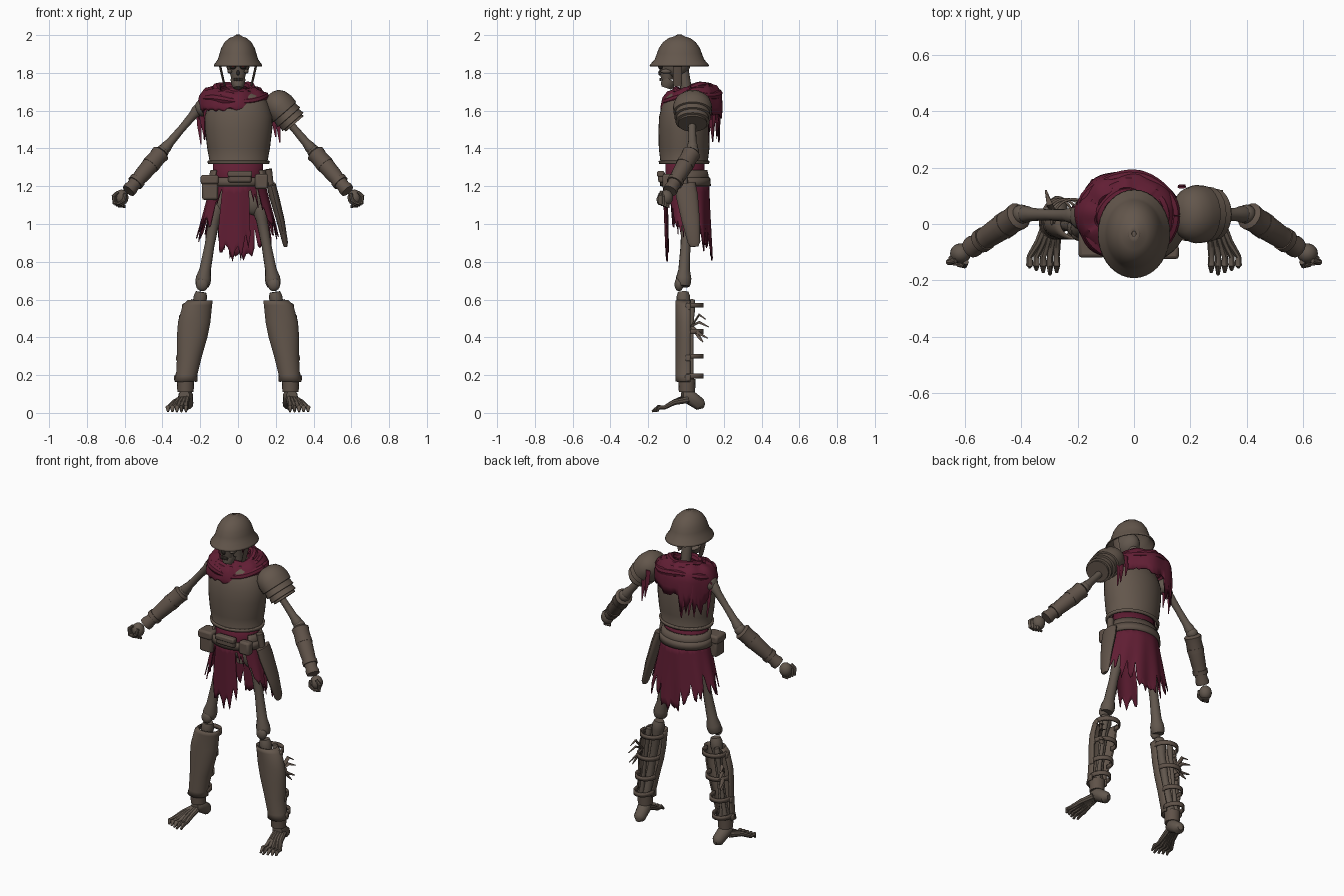
import bpy, bmesh, math, random
from math import sin, cos, pi, radians
from mathutils import Vector as V

random.seed(4)
if "Cube" in bpy.data.objects:
    bpy.data.objects.remove(bpy.data.objects["Cube"])


def material(name, rgb):
    m = bpy.data.materials.new(name)
    m.use_nodes = True
    m.diffuse_color = (*rgb, 1)
    m.node_tree.nodes["Principled BSDF"].inputs["Base Color"].default_value = (*rgb, 1)
    return m


METAL = material("dull brown metal", (.125, .094, .072))
BONE = material("old bone", (.12, .094, .074))
LEATHER = material("worn leather", (.115, .085, .066))
CLOTH = material("dark red cloth", (.12, .013, .034))
SHADOW = material("dark hollow", (.025, .019, .016))
EYE = material("red eye", (.4, .02, .025))


def finish(name, bm, mat, thick=0, bevel=0):
    bmesh.ops.recalc_face_normals(bm, faces=bm.faces)
    me = bpy.data.meshes.new(name)
    bm.to_mesh(me)
    bm.free()
    me.materials.append(mat)
    ob = bpy.data.objects.new(name, me)
    bpy.context.collection.objects.link(ob)
    bpy.ops.object.select_all(action='DESELECT')
    ob.select_set(True)
    bpy.context.view_layer.objects.active = ob
    bpy.ops.object.shade_smooth_by_angle(angle=radians(42))
    if thick:
        mod = ob.modifiers.new("thickness", 'SOLIDIFY')
        mod.thickness, mod.offset = thick, 0
    if bevel:
        mod = ob.modifiers.new("soft edges", 'BEVEL')
        mod.width, mod.segments = bevel, 2
    return ob


def loft(name, rings, mat, closed=True, caps=True, thick=0):
    bm = bmesh.new()
    rows = [[bm.verts.new(p) for p in r] for r in rings]
    n = len(rows[0])
    for a, b in zip(rows, rows[1:]):
        for i in range(n if closed else n - 1):
            j = (i + 1) % n
            bm.faces.new((a[i], a[j], b[j], b[i]))
    if caps:
        bm.faces.new(rows[0])
        bm.faces.new(rows[-1])
    return finish(name, bm, mat, thick)


def tube(name, pts, radii, mat, n=12, flat=(1, 1), caps=True, thick=0):
    pts = [V(p) for p in pts]
    rings, last, q = [], V((0, 0, 1)), None
    for i, p in enumerate(pts):
        t = (pts[min(i + 1, len(pts) - 1)] - pts[max(i - 1, 0)]).normalized()
        turn = last.rotation_difference(t)
        q = turn @ q if q else turn
        last = t
        r = radii[i] if isinstance(radii, (list, tuple)) else radii
        rings.append([p + q @ V((r * flat[0] * cos(2 * pi * k / n), r * flat[1] * sin(2 * pi * k / n), 0))
                      for k in range(n)])
    return loft(name, rings, mat, caps=caps, thick=thick)


def bone(name, a, b, r, ends, mat=BONE):
    a, b = V(a), V(b)
    steps = (0, .04, .1, .2, .5, .8, .9, .96, 1)
    swell = (.5, .95, 1, .3, 0, .3, 1, .95, .5)
    return tube(name, [a.lerp(b, s) for s in steps], [r + (ends - r) * w for w in swell], mat)


def turned(name, sections, mat, start=0, end=2 * pi, n=36, caps=False, thick=.008):
    # Sections are (z, radius x, radius y, centre x, centre y)
    full = end - start > 6.2
    ang = [start + (end - start) * k / (n if full else n - 1) for k in range(n)]
    rings = [[V((cx + rx * cos(a), cy + ry * sin(a), z)) for a in ang] for z, rx, ry, cx, cy in sections]
    return loft(name, rings, mat, full, caps, thick)


def ball(name, c, r, mat):
    bm = bmesh.new()
    bmesh.ops.create_uvsphere(bm, u_segments=20, v_segments=12, radius=1)
    for v in bm.verts:
        v.co = V((v.co.x * r[0] + c[0], v.co.y * r[1] + c[1], v.co.z * r[2] + c[2]))
    return finish(name, bm, mat)


def box(name, c, size, mat, bevel=.008):
    bm = bmesh.new()
    bmesh.ops.create_cube(bm, size=1)
    for v in bm.verts:
        v.co = V((v.co.x * size[0] + c[0], v.co.y * size[1] + c[1], v.co.z * size[2] + c[2]))
    return finish(name, bm, mat, 0, bevel)


# Helmet: domed crown with a flared brim
dome = [(1.835, .126), (1.845, .122), (1.87, .104), (1.9, .095), (1.93, .086), (1.96, .069),
        (1.982, .045), (1.99, .022), (2, .008)]
turned("helmet", [(z, r, r * 1.23, 0, -.035) for z, r in dome], METAL, caps=False, thick=.006)
ball("helmet_cap", (0, -.035, 1.99), (.024, .028, .01), METAL)

# Skull with hollow sockets, jaw and teeth
ball("skull", (0, -.06, 1.85), (.063, .085, .075), BONE)
tube("face", [(0, -.1, 1.765), (0, -.1, 1.8), (0, -.1, 1.86)], [.034, .043, .05], BONE, flat=(1, .9))
tube("jaw", [(0, -.105, 1.72), (0, -.1, 1.735), (0, -.085, 1.765)], [.025, .034, .04], BONE, flat=(1, 1.05))
ball("nose_hollow", (0, -.139, 1.8), (.008, .008, .014), SHADOW)
box("mouth_gap", (0, -.132, 1.762), (.042, .014, .005), SHADOW, .001)
for k in range(6):
    box("tooth", (-.02 + k * .008, -.137, 1.765), (.006, .008, .018), BONE, .002)
for s in (-1, 1):
    ball("eye_socket", (s * .027, -.134, 1.835), (.019, .014, .016), SHADOW)
    ball("eye", (s * .027, -.145, 1.837), (.009, .006, .007), EYE)
    ball("cheekbone", (s * .043, -.105, 1.808), (.014, .03, .012), BONE)
    tube("chin_strap", [(s * .07, -.045, 1.73), (s * .08, -.045, 1.77), (s * .098, -.045, 1.85)],
         [.022, .024, .025], LEATHER, flat=(.25, 1))
tube("neck", [(0, .01, 1.62), (0, 0, 1.72), (0, -.02, 1.84)], .03, BONE)

# Breastplate with rolled lower rim
torso = [(1.32, .158, .128), (1.335, .15, .122), (1.4, .162, .13), (1.5, .174, .132), (1.57, .175, .128),
         (1.62, .16, .115), (1.67, .135, .095), (1.7, .08, .07)]
turned("breastplate", [(z, a, b, .003, -.01) for z, a, b in torso], METAL)
turned("breastplate_rim", [(1.318, .156, .126, .003, -.01), (1.335, .16, .13, .003, -.01)], METAL, thick=.012)
for s in (-1, 1):
    ball("shoulder_joint", (s * .19, .03, 1.615), (.04, .05, .045), BONE)

# Scarf: draped mantle with ragged edge and rolled folds
cols = 72
rings = []
edge = []
for i in range(cols):
    a = 2 * pi * i / cols
    low = 1.615 - .035 * max(0, sin(a)) - random.uniform(0, .025)
    if 1.85 < a < 3.0:
        low -= random.uniform(.02, .15)
    edge.append(low)
for f, z in ((.42, 1.7), (.62, 1.722), (.82, 1.71), (.95, 1.68), (1, 1.64), (1.01, .5), (.99, 0)):
    ring = []
    for i in range(cols):
        a = 2 * pi * i / cols
        lift = .016 * sin(a) + .005 * sin(9 * a + 8 * f)
        g = f + .025 * sin(7 * a + 5 * f)
        h = z + lift if z > 1 else edge[i] + z * (1.64 + lift - edge[i])
        ring.append(V((-.025 + .182 * g * cos(a), .03 + .157 * g * sin(a), h)))
    rings.append(ring)
loft("scarf", rings, CLOTH, caps=False, thick=.008)
for k, f in enumerate((.52, .72, .9)):
    path = [(-.02 + .182 * f * cos(a), .03 + .157 * f * sin(a),
             1.715 - .022 * k + .018 * sin(a) + .008 * sin(3 * a + k))
            for a in [2 * pi * i / 40 for i in range(41)]]
    tube("scarf_fold", path, [.021 + .005 * sin(i * .7 + k) * sin(pi * i / 40) for i in range(41)], CLOTH, 8)


def torn_strip(x, y, top, low, w):
    mid = (top + low) / 2
    tube("torn_strip", [(x + .01, y + .01, low), (x, y + .008, mid), (x, y, top)],
         [.003, w * .8, w], CLOTH, 6, (1, .25))


for x, y, low in ((.19, .11, 1.46), (.212, .11, 1.43), (.17, .13, 1.5), (-.205, .06, 1.42),
                  (-.19, .03, 1.47), (-.17, -.02, 1.5), (-.1, .165, 1.43), (-.14, .15, 1.45)):
    torn_strip(x, y, 1.64, low, .016)

# Layered shoulder guard on the left side
steps = (0, .06, .2, .4, .6, .61, .77, .78, .93, .94, 1)
a, b = V((.165, .035, 1.685)), V((.3, .035, 1.53))
tube("shoulder_guard", [a.lerp(b, s) for s in steps],
     [.025, .06, .085, .096, .094, .084, .09, .078, .084, .07, .072], METAL, 24, (.88, 1.08))

for s in (-1, 1):
    # Arms with bracers and closed fists
    elbow, wrist = V((s * .4, .035, 1.385)), V((s * .58, -.085, 1.175))
    bone("upper_arm", (s * .2, .03, 1.62), elbow, .02, .03)
    ball("elbow", elbow, (.034, .034, .034), BONE)
    tube("bracer", [elbow.lerp(wrist, t) for t in (.02, .06, .16, .3, .6, .88, .94, 1)],
         [.036, .05, .046, .047, .042, .034, .039, .037], LEATHER, 16)
    for t in (.28, .72):
        tube("bracer_strap", [elbow.lerp(wrist, t + d) for d in (0, .08)], [.051 - t * .01] * 2, LEATHER, 16)
    hand = V((s * .617, -.105, 1.14))
    ball("palm", hand, (.037, .036, .042), BONE)
    for k in range(4):
        p = hand + V((s * (.03 - .009 * k), -.03 + k * .012, -.012 - k * .005))
        tube("finger", [p + V((-s * .012, .004, .042)), p + V((s * .012, 0, .02)),
                        p + V((s * .008, 0, -.018)), p + V((-s * .024, -.006, -.02))],
             [.009, .011, .011, .008], BONE, 8)
    tube("thumb", [hand + V((-s * .02, -.03, .02)), hand + V((-s * .015, -.042, -.012)),
                   hand + V((s * .01, -.04, -.03))], [.01, .011, .007], BONE, 8)

    # Legs, knees and open-backed greaves
    knee, ankle = V((s * .19, -.015, .67)), V((s * .278, .005, .12))
    ball("hip", (s * .085, .01, 1.12), (.055, .045, .075), BONE)
    bone("thigh_bone", (s * .11, .01, 1.11), knee, .026, .041)
    ball("kneecap", knee + V((0, -.022, .01)), (.033, .024, .036), BONE)
    bone("shin_bone", knee - V((-s * .005, 0, .03)), ankle, .02, .036)
    bone("calf_bone", (s * .235, .032, .6), (s * .295, .025, .13), .011, .018)
    shell = [(.595, .062, .2), (.57, .074, .215), (.48, .082, .232), (.4, .077, .243), (.3, .062, .257),
             (.2, .052, .272), (.165, .058, .276)]
    turned("greave", [(z, r, .052, s * x, 0) for z, r, x in shell], METAL, -pi * 1.14, pi * .14, 24)
    for z, x, r in ((.57, .215, .07), (.43, .238, .068), (.3, .257, .058), (.195, .272, .054)):
        turned("greave_strap", [(z - .013, r, .066, s * x, .022), (z + .013, r, .066, s * x, .022)],
               LEATHER, -.3, pi + .3, 20, thick=.009)
        box("buckle", (s * (x + r + .004), .01, z - .01), (.016, .03, .035), METAL)
    for y, z in ((.105, .52), (.12, .48), (.115, .42), (.09, .4)):
        tube("loose_strap", [(s * .28, .03, .46), (s * .3, .07, z), (s * (.29 + y * .2), y, z - .025)],
             [.011, .012, .004], LEATHER, 6, (1, .5))
    # Bony feet with splayed toes
    tube("ankle_cuff", [ankle + V((0, 0, -.01)), ankle + V((0, 0, .06))], [.043, .046], LEATHER, 16)
    tube("heel", [(s * .265, .095, .04), (s * .27, .075, .045), (s * .278, .01, .09), (s * .285, -.02, .09)],
         [.016, .034, .04, .03], BONE)
    for k in range(5):
        x = .275 + .024 * k
        y = -.18 + .009 * abs(k - 1)
        tube("toe", [(s * (.268 + .01 * k), .01, .085 - k * .004), (s * (.275 + .016 * k), -.065, .055),
                     (s * x, -.115, .028), (s * x, -.145, .03), (s * x, y, .007)],
             [.018, .015, .011, .013, .006], BONE, 8)

# Waist, spine and belts
tube("spine", [(0, .04, 1.05), (0, .04, 1.2), (0, .04, 1.4)], .032, BONE)
ball("pelvis", (0, .03, 1.14), (.1, .06, .06), BONE)
turned("waist_cloth", [(1.2, .14, .11, 0, -.005), (1.26, .128, .1, 0, -.005), (1.34, .13, .1, 0, -.005)], CLOTH)
turned("wide_belt", [(1.235, .15, .122, 0, -.005), (1.25, .148, .12, 0, -.005), (1.285, .14, .112, 0, -.005)],
       LEATHER, -.6, pi + .6, thick=.012)
turned("belt", [(1.2, .158, .128, 0, -.003), (1.245, .152, .124, 0, -.003)], LEATHER, thick=.014)

# Pouches
box("large_pouch", (-.148, -.07, 1.19), (.085, .085, .125), LEATHER, .012)
box("large_pouch_flap", (-.15, -.072, 1.235), (.095, .095, .05), LEATHER, .012)
box("front_pouch", (.01, -.13, 1.25), (.125, .035, .062), LEATHER, .012)
box("front_pouch_flap", (.01, -.135, 1.265), (.13, .038, .03), LEATHER, .008)
box("side_pouch", (.125, -.1, 1.225), (.07, .05, .08), LEATHER, .012)

# Sheath and grip at the left hip
tube("sheath", [(.252, .045, .88), (.25, .043, .9), (.225, .025, 1.02), (.19, .005, 1.15), (.175, -.005, 1.21)],
     [.02, .033, .048, .058, .055], LEATHER, 16, (.45, 1))
tube("grip", [(.172, -.005, 1.2), (.16, -.015, 1.29)], [.018, .02], LEATHER, 10)

# Tattered skirt, open beside the front panel
cols = 96
hem = []
for i in range(cols):
    a = 360 * i / cols
    if 292 < a < 325 or 222 < a < 240:
        low = 1.14
    elif 240 <= a <= 292:
        low = .87 - .05 * cos(radians((a - 262) * 5))
    elif 40 < a < 140:
        low = .89 - .04 * cos(radians((a - 90) * 4))
    else:
        low = .98
    hem.append(low + random.uniform(-.05, .06) + .03 * sin(i * 1.6))
rings = []
for t in (0, .15, .35, .55, .75, .9, 1):
    ring = []
    for i in range(cols):
        a = 2 * pi * i / cols
        z = 1.22 + t * (hem[i] - 1.22)
        d = (1.22 - z) / .4
        pleat = 1 + .05 * d * sin(11 * a)
        ry = .12 + (.018 if sin(a) > 0 else -.02) * d
        ring.append(V(((.14 + .1 * min(d, .8)) * pleat * cos(a), ry * pleat * sin(a), z)))
    rings.append(ring)
loft("tattered_skirt", rings, CLOTH, caps=False, thick=.006)
